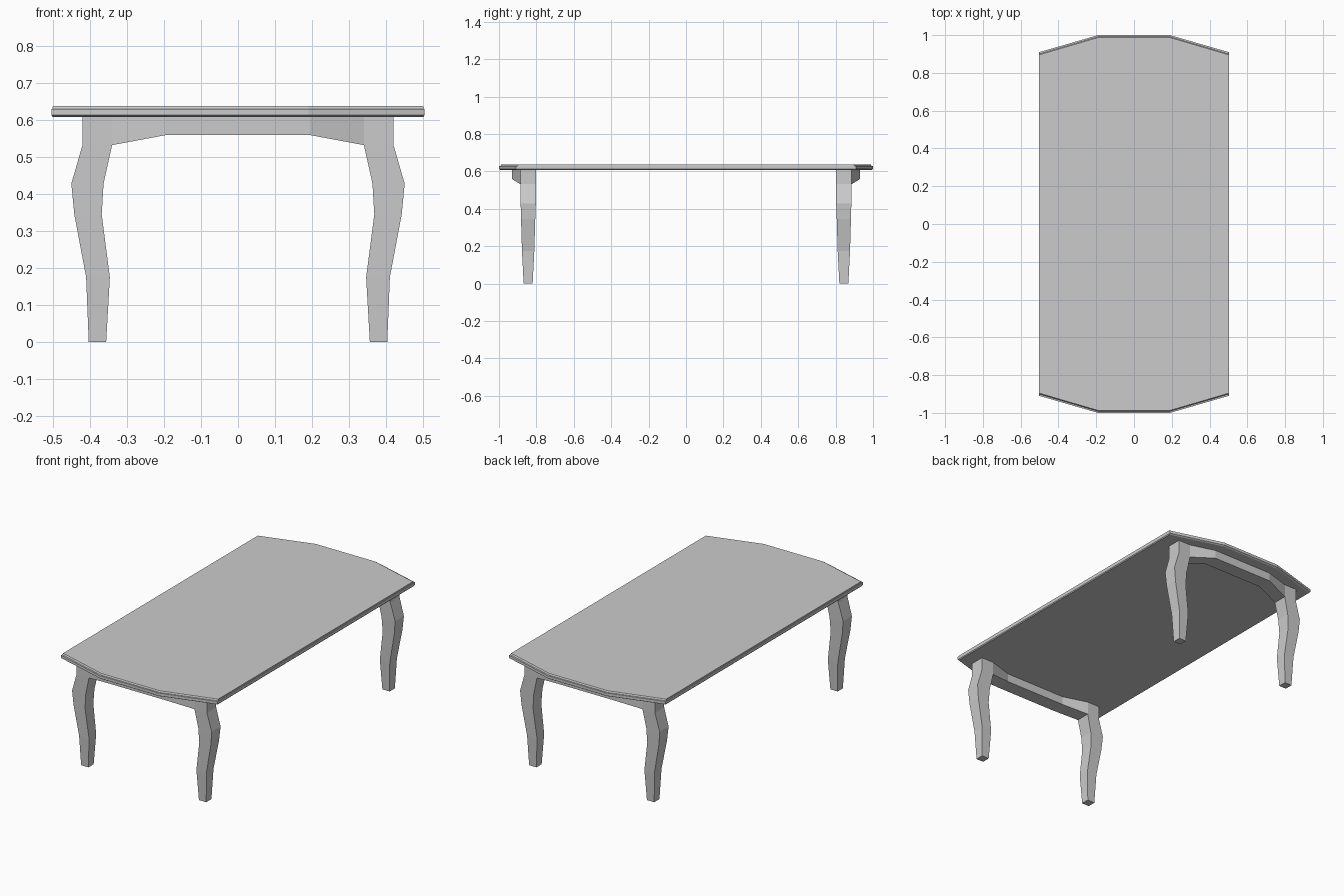
import bpy, bmesh

if "Cube" in bpy.data.objects:
    bpy.data.objects.remove(bpy.data.objects["Cube"])


def loft(name, rings):
    """Skin a list of equal-length rings of points and cap both ends."""
    bm = bmesh.new()
    loops = [[bm.verts.new(p) for p in ring] for ring in rings]
    n = len(loops[0])
    for a, b in zip(loops, loops[1:]):
        for i in range(n):
            j = (i + 1) % n
            bm.faces.new((a[i], a[j], b[j], b[i]))
    bm.faces.new(loops[0])
    bm.faces.new(loops[-1])
    bmesh.ops.recalc_face_normals(bm, faces=bm.faces)
    mesh = bpy.data.meshes.new(name)
    bm.to_mesh(mesh)
    bm.free()
    obj = bpy.data.objects.new(name, mesh)
    bpy.context.collection.objects.link(obj)
    return obj


# Tabletop: bowed-end octagon with a stepped, moulded edge
def outline(z, dx, dy):
    x, c, e, m = 0.504 - dx, 0.909 - dy, 1.0 - dy, 0.19
    return [(x, -c, z), (x, c, z), (m, e, z), (-m, e, z),
            (-x, c, z), (-x, -c, z), (-m, -e, z), (m, -e, z)]


edge_profile = [(0.608, 0.004, 0.008), (0.613, 0, 0), (0.629, 0, 0),
                (0.630, 0.003, 0.008), (0.637, 0.004, 0.013)]
loft("tabletop", [outline(*p) for p in edge_profile])

# Legs: z, inner x, outer x, inner y, outer y
leg_profile = [(0.0, 0.356, 0.403, 0.820, 0.868),
               (0.175, 0.346, 0.410, 0.811, 0.877),
               (0.345, 0.368, 0.442, 0.806, 0.882),
               (0.428, 0.363, 0.450, 0.803, 0.884),
               (0.532, 0.340, 0.420, 0.801, 0.886),
               (0.610, 0.340, 0.420, 0.801, 0.886)]
# Aprons: x, inner y, outer y, bottom z
apron_profile = [(-0.34, 0.801, 0.886, 0.532), (-0.195, 0.845, 0.930, 0.559),
                 (0.195, 0.845, 0.930, 0.559), (0.34, 0.801, 0.886, 0.532)]

for end, sy in (("front", -1), ("back", 1)):
    for side, sx in (("left", -1), ("right", 1)):
        loft(f"{end}_{side}_leg",
             [[(sx * a, sy * c, z), (sx * b, sy * c, z),
               (sx * b, sy * d, z), (sx * a, sy * d, z)]
              for z, a, b, c, d in leg_profile])
    loft(f"{end}_apron",
         [[(x, sy * a, z), (x, sy * b, z), (x, sy * b, 0.61), (x, sy * a, 0.61)]
          for x, a, b, z in apron_profile])
